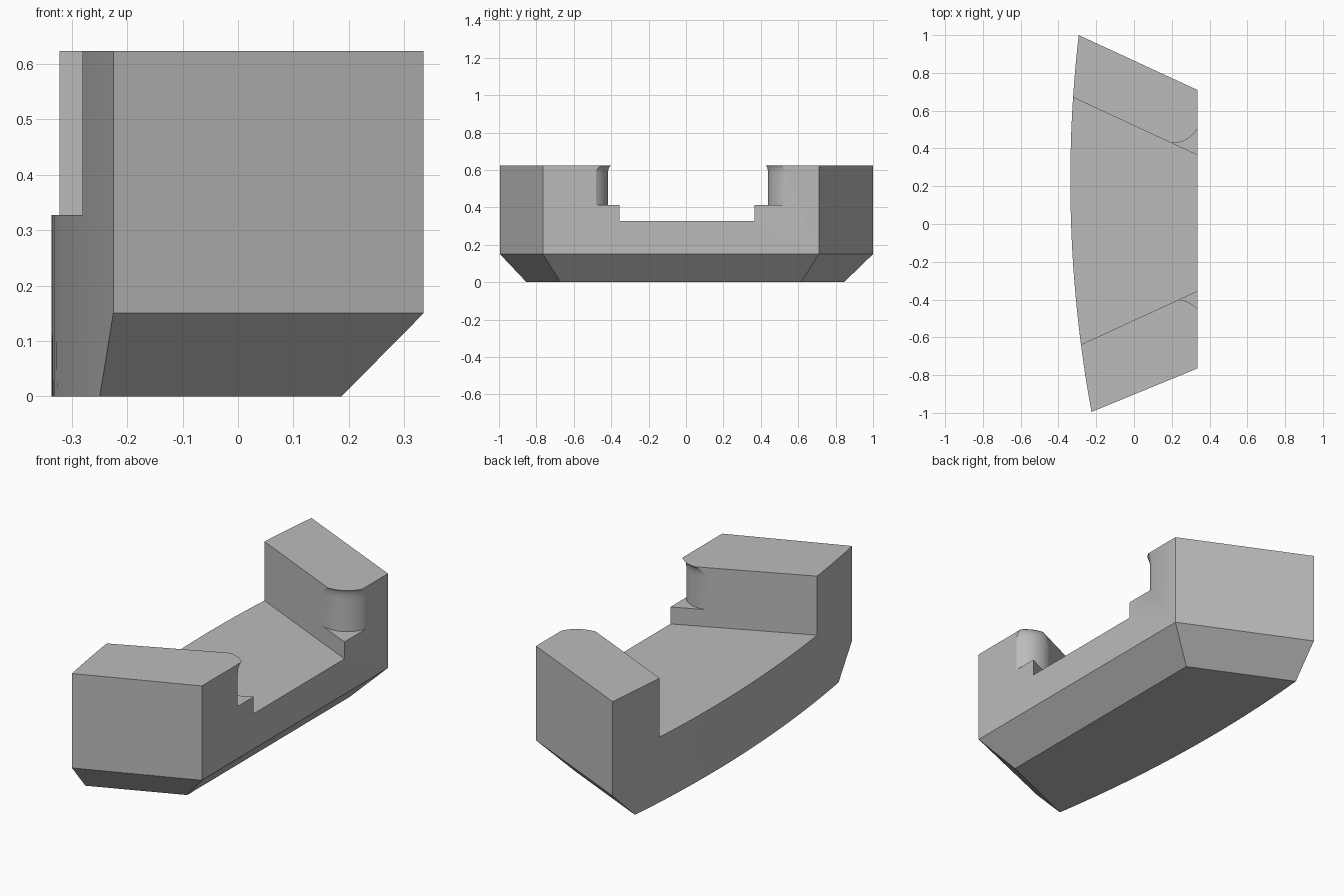
import bpy
import bmesh
from math import acos, asin, atan2, cos, sin, pi, hypot

cube = bpy.data.objects.get("Cube")
if cube:
    bpy.data.objects.remove(cube, do_unlink=True)

TOP, FLOOR, STEP, CHAMFER = 0.623, 0.327, 0.412, 0.15
RIGHT = 0.335

grey = bpy.data.materials.new("plain grey")
grey.use_nodes = True
grey.diffuse_color = (0.5, 0.5, 0.5, 1)
grey.node_tree.nodes["Principled BSDF"].inputs["Base Color"].default_value = (0.5, 0.5, 0.5, 1)


def loft(name, layers):
    """Closed solid through stacked outlines, given as (z, [(x, y), ...])."""
    bm = bmesh.new()
    rings = [[bm.verts.new((x, y, z)) for x, y in pts] for z, pts in layers]
    n = len(rings[0])
    for low, high in zip(rings, rings[1:]):
        for i in range(n):
            j = (i + 1) % n
            bm.faces.new((low[i], low[j], high[j], high[i]))
    bm.faces.new(rings[0][::-1])
    bm.faces.new(rings[-1])
    bmesh.ops.recalc_face_normals(bm, faces=bm.faces)
    mesh = bpy.data.meshes.new(name)
    bm.to_mesh(mesh)
    bm.free()
    mesh.materials.append(grey)
    obj = bpy.data.objects.new(name, mesh)
    bpy.context.collection.objects.link(obj)
    return obj


def cut(body, cutter):
    mod = body.modifiers.new("cut", "BOOLEAN")
    mod.operation = "DIFFERENCE"
    mod.solver = "EXACT"
    mod.object = cutter
    bpy.context.view_layer.objects.active = body
    bpy.ops.object.modifier_apply(modifier=mod.name)
    bpy.data.objects.remove(cutter, do_unlink=True)


def outline(y_back, y_front, x, y_right_front, y_right_back, steps=32):
    """Bowed left side plus two corners on the straight right side."""
    pts = []
    for i in range(steps + 1):
        y = y_back + (y_front - y_back) * i / steps
        pts.append((-0.337 + (y - 0.23) ** 2 / 13.4, y))
    return pts + [(x, y_right_front), (x, y_right_back)]


# Body with the bevelled underside
full = outline(1.0, -0.995, RIGHT, -0.765, 0.71)
bottom = outline(0.845, -0.853, 0.187, -0.67, 0.615)
body = loft("notched_block", [(0, bottom), (CHAMFER, full), (TOP, full)])

# Tapered channel across the middle: wall height at the right side, and slope
walls = {1: (0.365, -0.464), -1: (-0.355, 0.46)}


def wall_y(side, x):
    y, slope = walls[side]
    return y + slope * (x - RIGHT)


channel = [(-0.5, wall_y(-1, -0.5)), (0.5, wall_y(-1, 0.5)),
           (0.5, wall_y(1, 0.5)), (-0.5, wall_y(1, -0.5))]
cut(body, loft("channel_cutter", [(FLOOR, channel), (0.8, channel)]))


# Rounded inner corners with a flared lip, standing on a small step
def corner_cutter(side, cx, cy, lip):
    slope = walls[side][1]
    dist = abs(cy - wall_y(side, cx)) / hypot(1, slope)
    neck = dist + 0.0005
    normal = atan2(-side, slope * side)

    def ring(r):
        start = normal + side * acos(dist / r)
        end = -side * acos(min(1, (RIGHT - cx) / r))
        arc = [start + (end - start) * i / 16 for i in range(17)]
        pts = [(cx + r * cos(a), cy + r * sin(a)) for a in arc]
        return pts + [(0.4, pts[-1][1]), (0.4, 0), (pts[0][0], 0)]

    layers = [(STEP, ring(neck))]
    for i in range(7):
        t = i / 6 * pi / 2
        layers.append((TOP - 0.05 + 0.05 * sin(t), ring(neck + (lip - neck) * (1 - cos(t)))))
    layers.append((0.8, ring(lip)))
    return loft("corner_cutter", layers)


cut(body, corner_cutter(1, 0.205, 0.575, 0.147))
cut(body, corner_cutter(-1, 0.225, -0.545, 0.145))

# Smooth the curved faces, keep edges sharp
bpy.ops.object.select_all(action="DESELECT")
body.select_set(True)
bpy.context.view_layer.objects.active = body
bpy.ops.object.shade_smooth_by_angle(angle=pi / 7)
